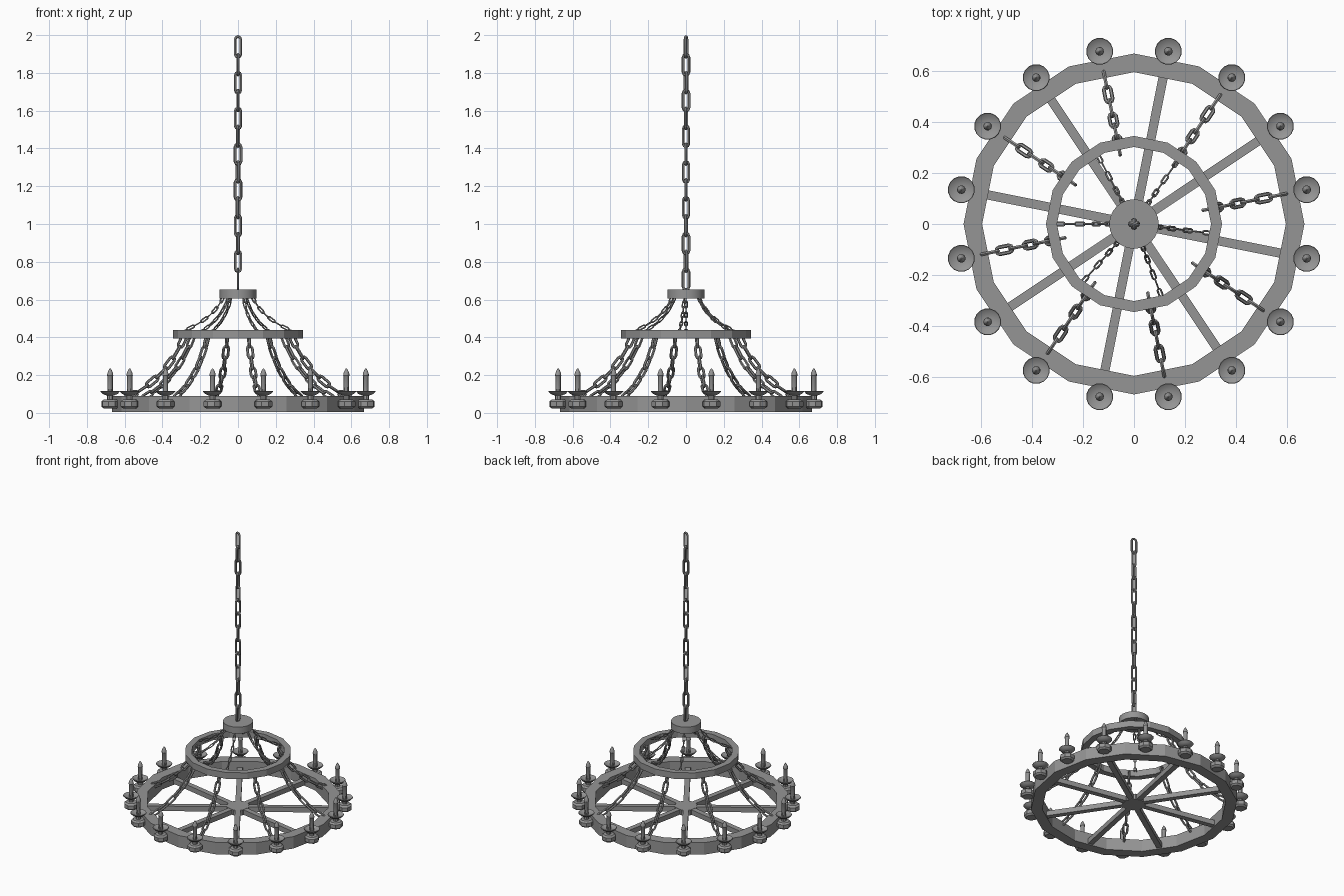
import bpy, bmesh
from math import pi, sin, cos, radians
from mathutils import Vector, Matrix

cube = bpy.data.objects.get("Cube")
if cube:
    bpy.data.objects.remove(cube, do_unlink=True)

iron = bpy.data.materials.new("grey iron")
iron.use_nodes = True
GREY = (0.3, 0.3, 0.3, 1)
iron.diffuse_color = GREY
iron.node_tree.nodes["Principled BSDF"].inputs["Base Color"].default_value = GREY


def finish(name, bm, smooth=None):
    bmesh.ops.recalc_face_normals(bm, faces=bm.faces)
    mesh = bpy.data.meshes.new(name)
    bm.to_mesh(mesh)
    bm.free()
    mesh.materials.append(iron)
    obj = bpy.data.objects.new(name, mesh)
    bpy.context.collection.objects.link(obj)
    if smooth:
        bpy.ops.object.select_all(action='DESELECT')
        obj.select_set(True)
        bpy.context.view_layer.objects.active = obj
        bpy.ops.object.shade_smooth_by_angle(angle=radians(smooth))
    return obj


def lathe(bm, profile, sides, matrix=Matrix(), closed=False, turn=0):
    """Revolve (radius, z) points; closed joins last to first, else ends are capped."""
    rows = [[bm.verts.new(matrix @ Vector((r * cos(a), r * sin(a), z)))
             for a in (turn + 2 * pi * i / sides for i in range(sides))]
            for r, z in profile]
    pairs = list(zip(rows, rows[1:]))
    if closed:
        pairs.append((rows[-1], rows[0]))
    else:
        bm.faces.new(rows[0])
        bm.faces.new(rows[-1])
    for low, high in pairs:
        for i in range(sides):
            j = (i + 1) % sides
            bm.faces.new((low[i], low[j], high[j], high[i]))


def ring(name, inner, outer, bottom, top):
    bm = bmesh.new()
    lathe(bm, [(inner, bottom), (outer, bottom), (outer, top), (inner, top)], 16, closed=True)
    finish(name, bm)


def add_link(bm, centre, along, side, length, width, wire):
    """One stadium-shaped chain link."""
    normal = along.cross(side)
    bend = width / 2 - wire
    straight = length / 2 - wire - bend
    rows = []
    for end in (1, -1):
        for k in range(5):
            a = -pi / 2 + pi * k / 4
            out = (along * cos(a) + side * sin(a)) * end
            mid = centre + along * straight * end + out * bend
            rows.append([bm.verts.new(mid + (out * cos(t) + normal * sin(t)) * wire)
                         for t in (2 * pi * s / 6 for s in range(6))])
    for i, row in enumerate(rows):
        after = rows[(i + 1) % len(rows)]
        for s in range(6):
            t = (s + 1) % 6
            bm.faces.new((row[s], row[t], after[t], after[s]))


def hanging_chain(name, angle, ends, links, length, width, wire):
    """Chain along a sagging curve of three (radius, z) control points."""
    a, b, c = (Vector((r * cos(angle), r * sin(angle), z)) for r, z in ends)
    sideways = Vector((-sin(angle), cos(angle), 0))
    bm = bmesh.new()
    for i in range(links):
        t = (i + 0.5) / links
        centre = a * (1 - t) ** 2 + b * 2 * t * (1 - t) + c * t * t
        along = ((b - a) * (1 - t) + (c - b) * t).normalized()
        side = sideways if i % 2 else along.cross(sideways)
        add_link(bm, centre, along, side, length, width, wire)
    finish(name, bm, 40)


# Rings and top hub
ring("outer_ring", 0.595, 0.668, 0.005, 0.09)
ring("middle_ring", 0.302, 0.345, 0.395, 0.44)
bm = bmesh.new()
lathe(bm, [(0.097, 0.605), (0.097, 0.652)], 24)
finish("top_hub", bm, 30)

# Wheel spokes and their centre plate
bm = bmesh.new()
for i in range(8):
    turn = Matrix.Rotation(radians(33.75 + 45 * i), 4, 'Z')
    bmesh.ops.create_cube(bm, size=1, matrix=turn @ Matrix.Translation((0.3, 0, 0.03))
                          @ Matrix.Diagonal((0.6, 0.036, 0.035, 1)))
finish("wheel_spokes", bm)
bm = bmesh.new()
lathe(bm, [(0.075, 0.011), (0.075, 0.049)], 8, turn=radians(11.25))
finish("wheel_centre", bm)

# Main chain, slightly twisted along its length
bm = bmesh.new()
COUNT, LENGTH = 14, 0.125
for i in range(COUNT):
    z = 0.645 + LENGTH / 2 + (2 - LENGTH - 0.645) * i / (COUNT - 1)
    a = pi / 2 * (i + 1) + 0.35 * sin(i * 1.3)
    add_link(bm, Vector((0, 0, z)), Vector((0, 0, 1)), Vector((cos(a), sin(a), 0)),
             LENGTH, 0.046, 0.0075)
finish("main_chain", bm, 40)

# Chains from the hub to the middle ring
for i in range(6):
    hanging_chain(f"upper_chain_{i + 1}", radians(180 - 62.3 * i),
                  [(0.075, 0.62), (0.13, 0.49), (0.315, 0.425)], 8, 0.052, 0.021, 0.0038)

# Chains from the middle ring to the outer ring
for i in range(8):
    hanging_chain(f"lower_chain_{i + 1}", radians(11.25 + 45 * i),
                  [(0.285, 0.415), (0.38, 0.18), (0.61, 0.075)], 7, 0.092, 0.042, 0.0075)

# Candle holders around the outer ring
for i in range(16):
    place = Matrix.Rotation(radians(11.25 + 22.5 * i), 4, 'Z') @ Matrix.Translation((0.69, 0, 0))
    bm = bmesh.new()
    lathe(bm, [(0.036, 0.024), (0.048, 0.034), (0.048, 0.06), (0.036, 0.07),
               (0.016, 0.072), (0.016, 0.094)], 8, place, turn=pi / 8)
    finish(f"bracket_{i + 1}", bm)
    bm = bmesh.new()
    lathe(bm, [(0.02, 0.092), (0.04, 0.1), (0.053, 0.114), (0.051, 0.117),
               (0.036, 0.107), (0.014, 0.104)], 16, place)
    finish(f"drip_pan_{i + 1}", bm, 40)
    bm = bmesh.new()
    lathe(bm, [(0.014, 0.1), (0.014, 0.193), (0.017, 0.198), (0.015, 0.21),
               (0.009, 0.225), (0.002, 0.236)], 10, place)
    finish(f"candle_{i + 1}", bm, 35)
